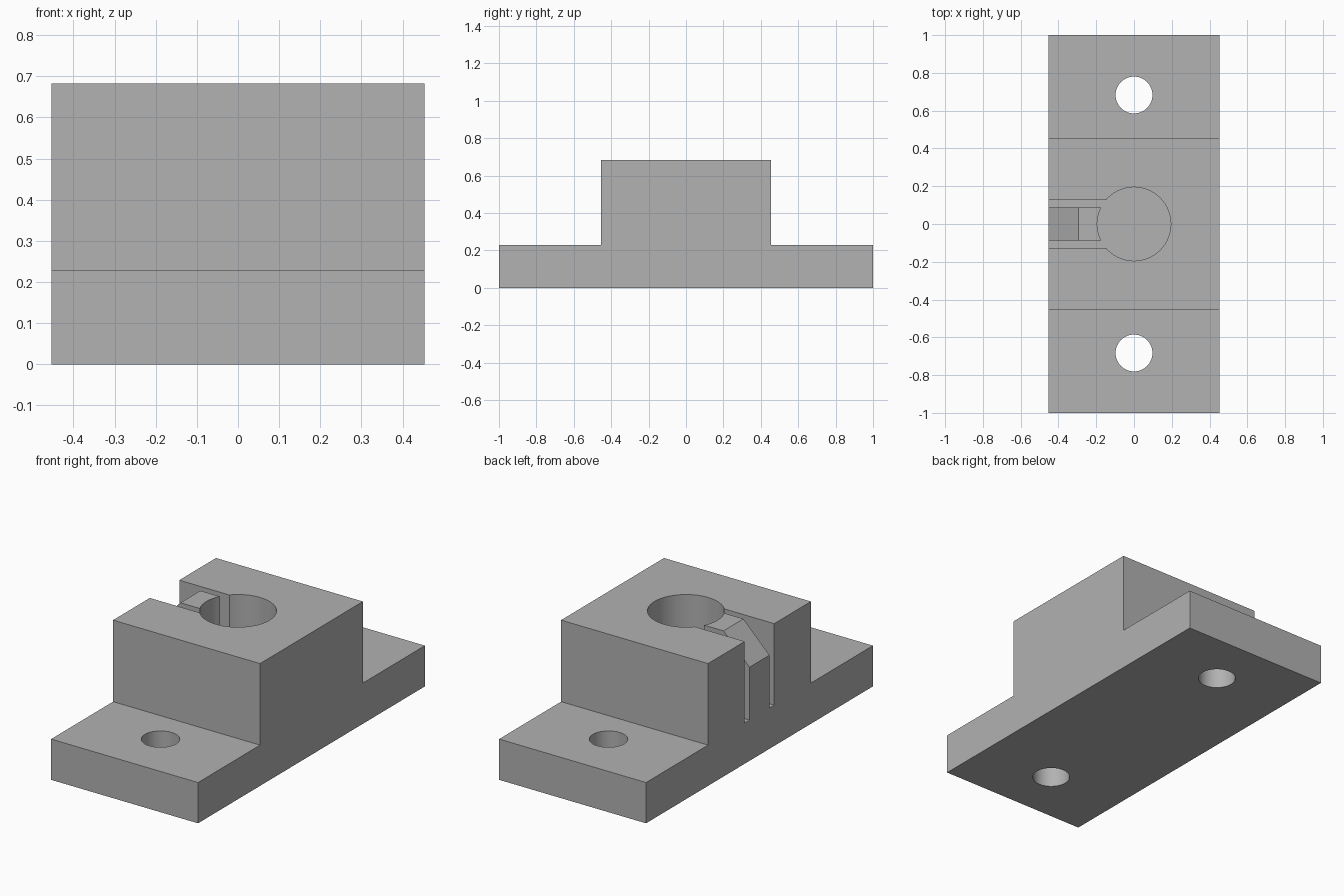
import bpy
import bmesh
import math

if "Cube" in bpy.data.objects:
    bpy.data.objects.remove(bpy.data.objects["Cube"], do_unlink=True)

HALF_W = 0.4535            # half width of the base and half depth of the block
BASE_Z, TOP_Z = 0.2275, 0.6825
BORE_R, BOLT_R, BOLT_Y = 0.195, 0.0975, 0.683
TAB_Y, SLOT_Y = 0.088, 0.13
CHAMFER = 0.16

grey = bpy.data.materials.new("plain grey")
grey.use_nodes = True
GREY = (0.445, 0.445, 0.445, 1.0)
grey.diffuse_color = GREY
grey.node_tree.nodes["Principled BSDF"].inputs["Base Color"].default_value = GREY


def finish(name, bm):
    bmesh.ops.recalc_face_normals(bm, faces=bm.faces)
    mesh = bpy.data.meshes.new(name)
    bm.to_mesh(mesh)
    bm.free()
    mesh.materials.append(grey)
    obj = bpy.data.objects.new(name, mesh)
    bpy.context.collection.objects.link(obj)
    return obj


def prism(name, outline, direction):
    """Extrude a closed outline of 3D points along a direction."""
    bm = bmesh.new()
    face = bm.faces.new([bm.verts.new(p) for p in outline])
    moved = bmesh.ops.extrude_face_region(bm, geom=[face])["geom"]
    verts = [v for v in moved if isinstance(v, bmesh.types.BMVert)]
    bmesh.ops.translate(bm, verts=verts, vec=direction)
    return finish(name, bm)


def cylinder(name, radius, y, z0, z1, sides=64):
    ring = [(radius * math.cos(math.tau * i / sides),
             y + radius * math.sin(math.tau * i / sides), z0) for i in range(sides)]
    return prism(name, ring, (0, 0, z1 - z0))


# Stepped body: flanged base with a raised block
half = [(1, 0), (1, BASE_Z), (HALF_W, BASE_Z), (HALF_W, TOP_Z)]
profile = half + [(-y, z) for y, z in reversed(half)]
body = prism("mounting_block", [(-HALF_W, y, z) for y, z in profile], (2 * HALF_W, 0, 0))

# Blind bore in the block
cutters = [cylinder("bore_cutter", BORE_R, 0, BASE_Z, 1)]

for s in (-1, 1):
    # Bolt holes through the flanges
    cutters.append(cylinder("bolt_hole_cutter", BOLT_R, s * BOLT_Y, -0.2, 0.5))
    # Narrow slots that free the spring tab
    cutters.append(prism("slot_cutter", [
        (-0.6, s * TAB_Y, BASE_Z), (-0.1, s * TAB_Y, BASE_Z),
        (-0.1, s * SLOT_Y, BASE_Z), (-0.6, s * SLOT_Y, BASE_Z)], (0, 0, 0.6)))

# Sloped lead-in on the outer top edge of the tab
mid = (TAB_Y + SLOT_Y) / 2
e = 0.1
cutters.append(prism("chamfer_cutter", [
    (-HALF_W - e, -mid, TOP_Z - CHAMFER - e),
    (-HALF_W + CHAMFER + e, -mid, TOP_Z + e),
    (-HALF_W - e, -mid, TOP_Z + e)], (0, 2 * mid, 0)))

# Cut the body, then drop the cutters
bpy.context.view_layer.objects.active = body
for cutter in cutters:
    mod = body.modifiers.new("cut", 'BOOLEAN')
    mod.operation = 'DIFFERENCE'
    mod.solver = 'EXACT'
    mod.object = cutter
    bpy.ops.object.modifier_apply(modifier=mod.name)
    bpy.data.objects.remove(cutter, do_unlink=True)

# Smooth the round walls, keep the edges sharp
bpy.ops.object.select_all(action='DESELECT')
body.select_set(True)
bpy.ops.object.shade_smooth_by_angle(angle=math.radians(30))
